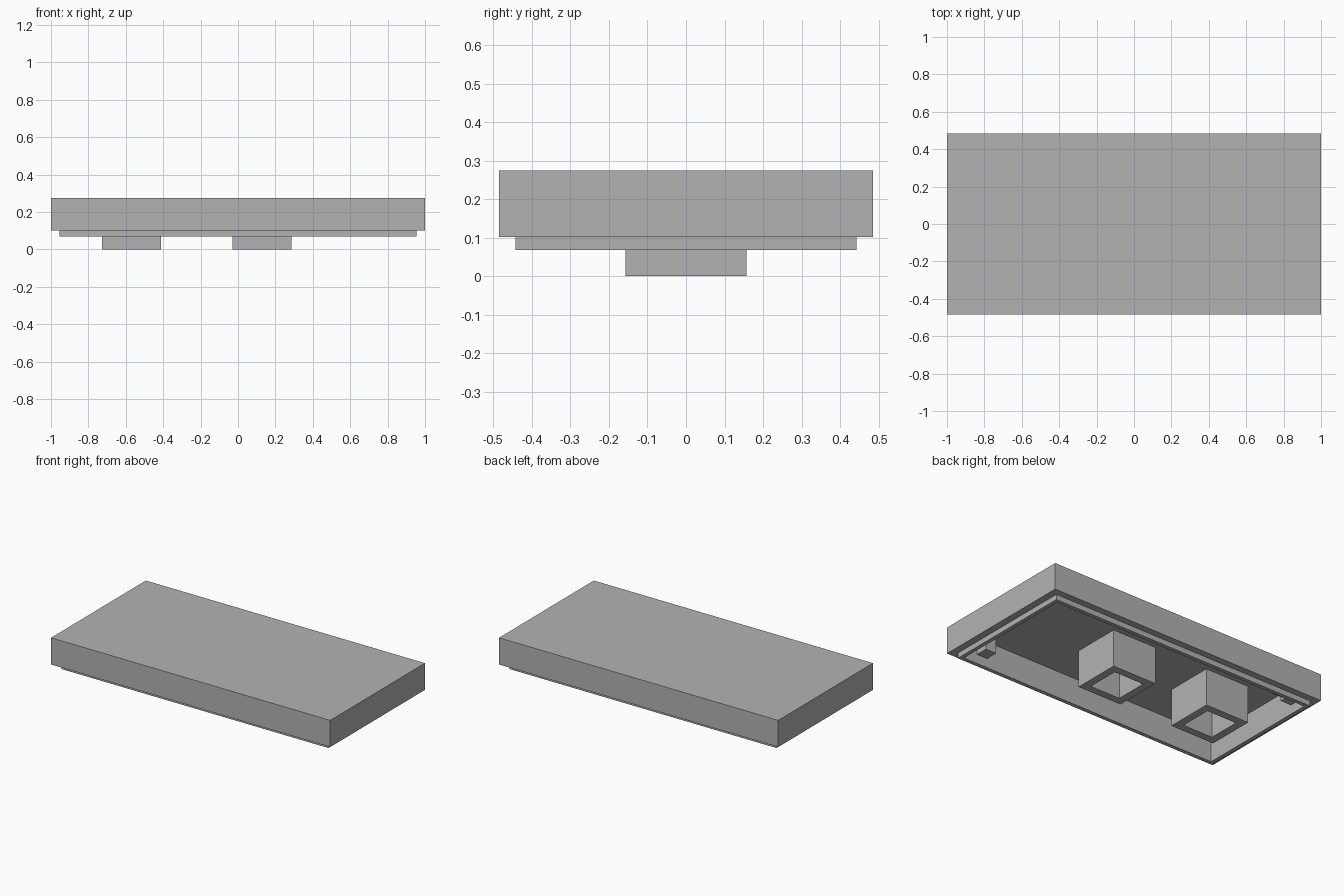
import bpy, bmesh

cube = bpy.data.objects.get("Cube")
if cube:
    bpy.data.objects.remove(cube, do_unlink=True)

grey = bpy.data.materials.new("light_grey")
grey.use_nodes = True
COLOUR = (0.45, 0.45, 0.45, 1)
grey.diffuse_color = COLOUR
grey.node_tree.nodes["Principled BSDF"].inputs["Base Color"].default_value = COLOUR

CEILING = 0.24


def rect_loft(name, centre, rings, cap_start=True, cap_end=True):
    """Join rectangular rings (half width, half depth, height) into one part."""
    cx, cy = centre
    bm = bmesh.new()
    loops = [[bm.verts.new((cx + sx * hx, cy + sy * hy, z))
              for sx, sy in ((-1, -1), (1, -1), (1, 1), (-1, 1))]
             for hx, hy, z in rings]
    for a, b in zip(loops, loops[1:]):
        for i in range(4):
            j = (i + 1) % 4
            bm.faces.new((a[j], a[i], b[i], b[j]))
    if cap_start:
        bm.faces.new(loops[0])
    if cap_end:
        bm.faces.new(loops[-1][::-1])
    mesh = bpy.data.meshes.new(name)
    bm.to_mesh(mesh)
    bm.free()
    mesh.materials.append(grey)
    obj = bpy.data.objects.new(name, mesh)
    bpy.context.collection.objects.link(obj)
    return obj


# Hollow cover: flat top, side walls, stepped lip, inner walls and ceiling
rect_loft("cover", (0, 0), [
    (1.0, 0.485, 0.275),
    (1.0, 0.485, 0.102),
    (0.955, 0.442, 0.102),
    (0.955, 0.442, 0.068),
    (0.93, 0.417, 0.068),
    (0.93, 0.417, CEILING),
])

# Two square sockets hanging from the ceiling
for name, x in (("right_socket", -0.57), ("left_socket", 0.128)):
    rect_loft(name, (x, 0), [
        (0.157, 0.157, CEILING),
        (0.157, 0.157, 0),
        (0.107, 0.107, 0),
        (0.107, 0.107, CEILING),
    ], cap_start=False, cap_end=False)

# Small blocks against the inner walls
for name, x, y in (("front_block", 0.795, -0.375),
                   ("back_block", -0.795, 0.375),
                   ("side_block", -0.89, 0.34)):
    rect_loft(name, (x, y), [(0.038, 0.04, CEILING), (0.038, 0.04, 0.127)])
